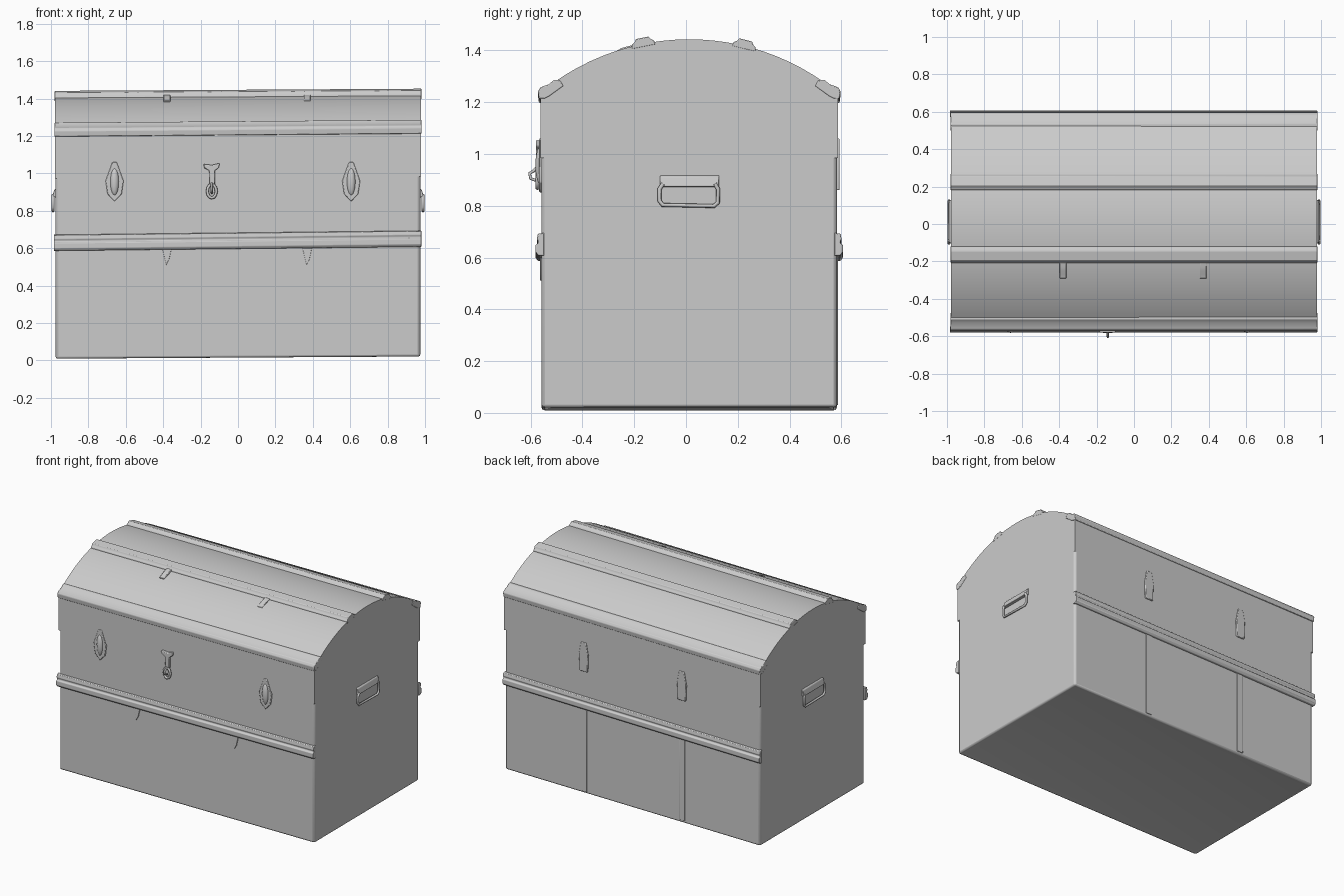
import bpy, bmesh, math
from mathutils import Vector

if "Cube" in bpy.data.objects:
    bpy.data.objects.remove(bpy.data.objects["Cube"])

XL, XR = -0.975, 0.975          # trunk ends
YF, YB = -0.558, 0.583          # front and back walls
YC, R, ZC = 0.012, 0.902, 0.535  # lid arch circle


def finish(name, bm, bevel=0.0, segs=2):
    bmesh.ops.recalc_face_normals(bm, faces=bm.faces)
    me = bpy.data.meshes.new(name)
    bm.to_mesh(me)
    bm.free()
    ob = bpy.data.objects.new(name, me)
    bpy.context.collection.objects.link(ob)
    if bevel:
        m = ob.modifiers.new("soft_edges", "BEVEL")
        m.width, m.segments = bevel, segs
        m.limit_method, m.angle_limit = "ANGLE", math.radians(35)
    bpy.ops.object.select_all(action="DESELECT")
    ob.select_set(True)
    bpy.context.view_layer.objects.active = ob
    bpy.ops.object.shade_smooth_by_angle(angle=math.radians(35))
    return ob


def sweep(profile, x0, x1, tilt=0.0, closed=True):
    """Extrude a (y, z) profile along x; tilt lifts the right end."""
    bm = bmesh.new()
    a = [bm.verts.new((x0, y, z + tilt * x0)) for y, z in profile]
    b = [bm.verts.new((x1, y, z + tilt * x1)) for y, z in profile]
    n = len(profile)
    for i in range(n if closed else n - 1):
        j = (i + 1) % n
        bm.faces.new((a[i], a[j], b[j], b[i]))
    bm.faces.new(a)
    bm.faces.new(b[::-1])
    return bm


def prism(name, outline, y0, y1, bevel=0.0):
    """Extrude an (x, z) outline along y."""
    bm = bmesh.new()
    f = bm.faces.new([bm.verts.new((x, y0, z)) for x, z in outline])
    top = bmesh.ops.extrude_face_region(bm, geom=[f])["geom"]
    for v in top:
        if isinstance(v, bmesh.types.BMVert):
            v.co.y = y1
    return finish(name, bm, bevel)


def tube(name, pts, r, cyclic=False):
    cu = bpy.data.curves.new(name, "CURVE")
    cu.dimensions, cu.bevel_depth, cu.bevel_resolution = "3D", r, 2
    cu.use_fill_caps = True
    sp = cu.splines.new("POLY")
    sp.points.add(len(pts) - 1)
    for p, co in zip(sp.points, pts):
        p.co = (*co, 1)
    sp.use_cyclic_u = cyclic
    ob = bpy.data.objects.new(name, cu)
    bpy.context.collection.objects.link(ob)


def arch(y, lift=0.0):
    """Point on the lid arch above y, lifted along the arch normal."""
    p = Vector((y - YC, math.sqrt(R * R - (y - YC) ** 2)))
    p *= (R + lift) / R
    return (p.x + YC, p.y + ZC)


# base box with a recessed bottom panel
bm = sweep([(YF, 0.985), (YF, 0.012), (YB, 0.012), (YB, 0.985)], XL, XR, 0.006, False)
bmesh.ops.recalc_face_normals(bm, faces=bm.faces)
bottom = min(bm.faces, key=lambda f: f.calc_center_median().z)
if bottom.normal.z > 0:
    bmesh.ops.reverse_faces(bm, faces=bm.faces)
bmesh.ops.inset_region(bm, faces=[bottom], thickness=0.07, depth=-0.012)
finish("trunk_base", bm, 0.014)

# domed lid, a hair larger than the base
o = 0.004
arc = [arch(YF - o + (YB - YF + 2 * o) * i / 24) for i in range(25)]
bm = sweep([(YF - o, 0.978)] + arc + [(YB + o, 0.978)], XL - o, XR + o, 0.006, False)
finish("domed_lid", bm)

# two slats over the crown of the lid
for name, y in (("lid_slat_front", -0.165), ("lid_slat_back", 0.225)):
    pts = [(-.046, -.01), (-.042, .006), (-.03, .014), (-.024, .024),
           (.024, .024), (.03, .014), (.042, .006), (.046, -.01)]
    finish(name, sweep([arch(y + d, h) for d, h in pts], XL - .005, XR + .005, .006), .003)

# edge slats where the arch meets the walls
for name, s, w in (("lid_edge_front", -1, YF), ("lid_edge_back", 1, YB)):
    prof = [(0.02, 1.205), (.010, 1.205), (.014, 1.235), (.004, 1.25),
            (-.03, 1.262), (-.048, 1.279), (-.072, 1.277), (-.085, 1.255), (-.03, 1.215)]
    prof[0] = (-.01, 1.205)
    finish(name, sweep([(w + s * d, z) for d, z in prof], XL - .007, XR + .007, .008), .004)

# ridged belts around the middle of front and back
for name, s, w in (("belt_front", -1, YF), ("belt_back", 1, YB)):
    prof = [(-.01, .597), (.013, .597), (.023, .61), (.023, .638), (.013, .645),
            (.013, .652), (.018, .66), (.014, .681), (-.01, .684)]
    finish(name, sweep([(w + s * d, z) for d, z in prof], XL - .01, XR + .005, .011), .003)

for x in (-0.38, 0.37):
    # clips hanging off the front lid slat
    ys = [-0.205 - 0.085 * i / 4 for i in range(5)]
    clip = [arch(y, .01 if i < 3 else .005) for i, y in enumerate(ys)]
    clip += [arch(y, -.01) for y in reversed(ys)]
    finish("lid_clip", sweep(clip, x - .018, x + .018), .003)
    # tapered tabs under the belt, and thin back straps with hinges
    tab = [(x - .025, .6), (x + .025, .6), (x + .012, .54), (x - .004, .51)]
    prism("belt_tab_front", tab, YF + .01, YF - .006, .002)
    strap = [(x - .022, .03), (x + .022, .03), (x + .022, .62), (x - .022, .62)]
    prism("back_strap", strap, YB - .01, YB + .004, .002)
    hinge = [(x - .03, .86), (x + .03, .86), (x + .035, .98), (x + .02, 1.06),
             (x - .02, 1.06), (x - .035, .98)]
    prism("back_hinge", hinge, YB - .01, YB + .010, .004)

# teardrop draw latches
for x in (-0.66, 0.605):
    plate = [(x, .85), (x + .038, .89), (x + .048, .96), (x + .03, 1.01), (x + .012, 1.06),
             (x - .012, 1.06), (x - .03, 1.01), (x - .048, .96), (x - .038, .89)]
    prism("latch_plate", plate, YF + .01, YF - .009, .004)
    bm = bmesh.new()
    bmesh.ops.create_uvsphere(bm, u_segments=16, v_segments=10, radius=1)
    for v in bm.verts:
        v.co = Vector((x + v.co.x * .024, YF - .002 + v.co.y * .022, .955 + v.co.z * .075))
    finish("latch_lever", bm)

# centre hasp: T bar, stem, ring and pull
hx = -0.14
tee = [(hx - .045, 1.05), (hx - .04, 1.028), (hx - .014, 1.015), (hx - .012, .94),
       (hx + .016, .94), (hx + .016, 1.015), (hx + .038, 1.03), (hx + .042, 1.055), (hx, 1.045)]
prism("hasp_tee", tee, YF + .01, YF - .022, .005)
ring = [(hx + .024 * math.cos(t), YF - .016, .905 + .036 * math.sin(t))
        for t in (i * math.tau / 12 for i in range(12))]
tube("hasp_ring", ring, .008, True)
tube("hasp_pull", [(hx, YF - .012, .955), (hx, YF - .030, .935), (hx, YF - .046, .925),
                   (hx, YF - .042, .905), (hx, YF - .012, .895)], .006)

# end handles: sloping cap with a hanging bail
for side, s, x in (("right", 1, XR), ("left", -1, XL)):
    bm = bmesh.new()
    top = [(0, .918), (.008, .912), (.018, .875), (-.01, .87), (-.01, .918)]
    rows = [[bm.verts.new((x + s * d, y, z)) for d, z in top] for y in (-.10, .128)]
    for i in range(5):
        j = (i + 1) % 5
        bm.faces.new((rows[0][i], rows[0][j], rows[1][j], rows[1][i]))
    bm.faces.new(rows[0])
    bm.faces.new(rows[1][::-1])
    finish("handle_cap_" + side, bm, .003)
    px = x + s * .014
    bail = [(px, -.088, .885), (px, -.102, .865), (px, -.103, .82), (px, -.09, .803),
            (px, .108, .799), (px, .123, .812), (px, .124, .865), (px, .112, .885)]
    tube("handle_bail_" + side, bail, .008)
